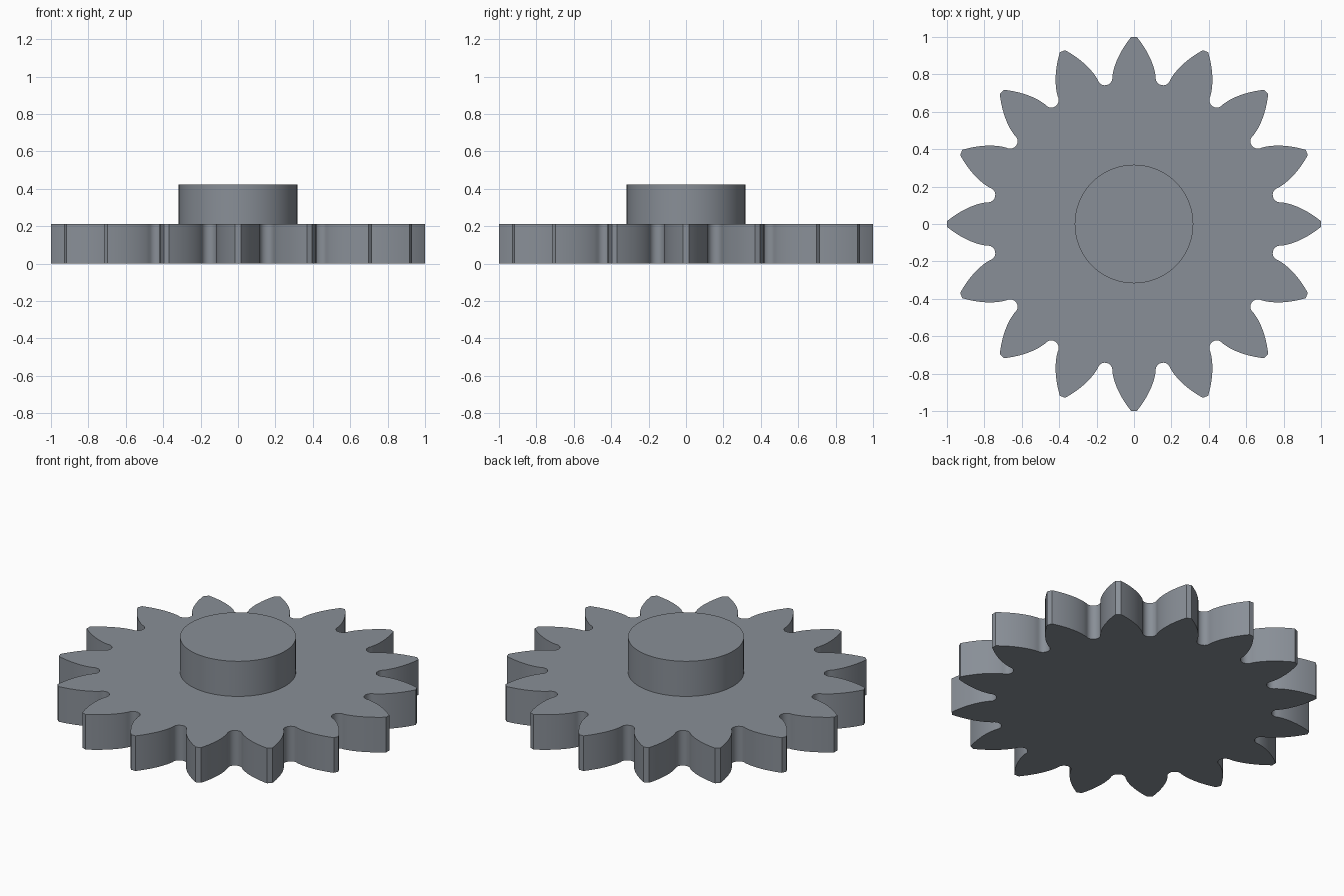
import bpy, bmesh
from math import pi, sin, cos, tan, acos, radians

if "Cube" in bpy.data.objects:
    bpy.data.objects.remove(bpy.data.objects["Cube"])

TEETH = 16
OUTER, PITCH = 1.0, 8 / 9
BASE = PITCH * cos(radians(30))      # involute base circle
THICK, TOP = 0.212, 0.424
STEP = 2 * pi / TEETH

steel = bpy.data.materials.new("dark_steel")
steel.diffuse_color = (0.25, 0.275, 0.31, 1)
steel.use_nodes = True
steel.node_tree.nodes["Principled BSDF"].inputs["Base Color"].default_value = steel.diffuse_color


def inv(r):
    a = acos(min(1, BASE / r))
    return tan(a) - a


def half_angle(r):
    return pi / (2 * TEETH) + inv(PITCH) - inv(r)


def polar(r, a):
    return (r * cos(a), r * sin(a))


def prism(name, outline, z0, z1):
    bm = bmesh.new()
    face = bm.faces.new([bm.verts.new((x, y, z0)) for x, y in outline])
    new = bmesh.ops.extrude_face_region(bm, geom=[face], use_keep_orig=True)["geom"]
    moved = [g for g in new if isinstance(g, bmesh.types.BMVert)]
    bmesh.ops.translate(bm, verts=moved, vec=(0, 0, z1 - z0))
    bmesh.ops.recalc_face_normals(bm, faces=bm.faces)
    me = bpy.data.meshes.new(name)
    bm.to_mesh(me)
    bm.free()
    me.materials.append(steel)
    ob = bpy.data.objects.new(name, me)
    bpy.context.collection.objects.link(ob)
    bpy.ops.object.select_all(action='DESELECT')
    ob.select_set(True)
    bpy.context.view_layer.objects.active = ob
    bpy.ops.object.shade_smooth_by_angle(angle=radians(30))
    return ob


# Toothed wheel: involute flanks joined by round root fillets
FILLET_R = 0.797
radii = [FILLET_R + (OUTER - FILLET_R) * i / 10 for i in range(11)]
gap = FILLET_R * sin(STEP / 2 - half_angle(FILLET_R))
outline = []
for k in range(TEETH):
    mid = k * STEP
    outline += [polar(r, mid - half_angle(r)) for r in radii]
    outline += [polar(r, mid + half_angle(r)) for r in reversed(radii)]
    g = mid + STEP / 2
    cx, cy = polar(FILLET_R, g)
    for i in range(1, 10):
        t = g - pi / 2 - pi * i / 10
        outline.append((cx + gap * cos(t), cy + gap * sin(t)))
prism("gear_wheel", outline, 0, THICK)

# Central hub
prism("hub", [polar(0.317, 2 * pi * i / 96) for i in range(96)], THICK, TOP)
